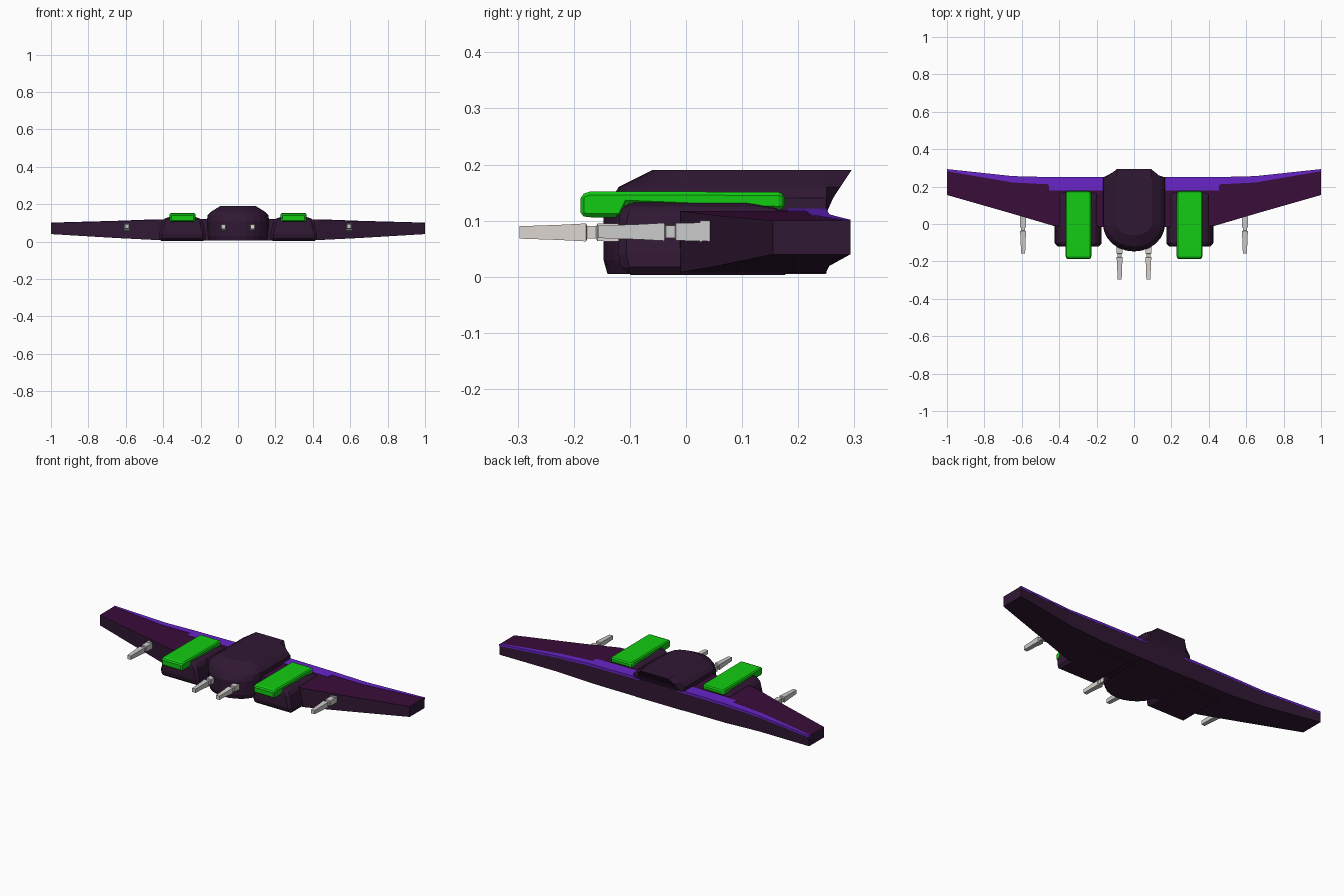
import bpy, bmesh, math

if "Cube" in bpy.data.objects:
    bpy.data.objects.remove(bpy.data.objects["Cube"])


def material(name, rgb):
    m = bpy.data.materials.new(name)
    m.diffuse_color = (*rgb, 1)
    m.use_nodes = True
    m.node_tree.nodes["Principled BSDF"].inputs["Base Color"].default_value = m.diffuse_color
    return m


HULL = material("hull_dark", (0.030, 0.009, 0.034))
SKIN = material("wing_skin", (0.042, 0.004, 0.042))
TRIM = material("violet_trim", (0.14, 0.018, 0.58))
GREEN = material("green_panel", (0.006, 0.60, 0.006))
PALE = material("pale_metal", (0.72, 0.67, 0.64))


def loft(name, rings, mat=None, mirror=False, bevel=0):
    """Skin a list of equal-length closed loops, with capped ends."""
    bm = bmesh.new()
    loops = [[bm.verts.new(p) for p in ring] for ring in rings]
    n = len(loops[0])
    for a, b in zip(loops, loops[1:]):
        for i in range(n):
            bm.faces.new((a[i], a[(i + 1) % n], b[(i + 1) % n], b[i]))
    bm.faces.new(loops[0])
    bm.faces.new(loops[-1])
    bmesh.ops.recalc_face_normals(bm, faces=bm.faces)
    mesh = bpy.data.meshes.new(name)
    bm.to_mesh(mesh)
    bm.free()
    ob = bpy.data.objects.new(name, mesh)
    bpy.context.collection.objects.link(ob)
    if mat:
        mesh.materials.append(mat)
    if bevel:
        b = ob.modifiers.new("bevel", 'BEVEL')
        b.width, b.segments, b.limit_method = bevel, 1, 'ANGLE'
    if mirror:
        ob.modifiers.new("mirror", 'MIRROR')
    return ob


def rect_x(x, y0, y1, z0, z1):
    return [(x, y0, z0), (x, y1, z0), (x, y1, z1), (x, y0, z1)]


def rect_y(y, x0, x1, z0, z1):
    return [(x0, y, z0), (x1, y, z0), (x1, y, z1), (x0, y, z1)]


def rect_z(z, x0, x1, y0, y1):
    return [(x0, y0, z), (x1, y0, z), (x1, y1, z), (x0, y1, z)]


# Swept wing, one loft from tip to tip
stations = [(0, -0.02, 0.25, 0.006, 0.12), (0.43, -0.01, 0.25, 0.008, 0.117),
            (0.65, 0.055, 0.255, 0.019, 0.109), (1, 0.155, 0.293, 0.04, 0.10)]
left = [(-s[0], *s[1:]) for s in reversed(stations[1:])]
wing = loft("wing", [rect_x(*s) for s in left + stations], HULL)
wing.data.materials.append(SKIN)
for f in wing.data.polygons:
    if f.normal.z > 0.7:
        f.material_index = 1

# Violet trim along the trailing edge
loft("trailing_edge_trim", [rect_x(*s) for s in (
    (0.12, 0.18, 0.251, 0.108, 0.122), (0.455, 0.18, 0.251, 0.105, 0.1185),
    (0.456, 0.212, 0.251, 0.105, 0.1185), (0.65, 0.222, 0.256, 0.10, 0.111),
    (1, 0.282, 0.2935, 0.09, 0.1015))], TRIM, mirror=True)


# Fuselage: stacked outlines with a round nose and an overhanging tail
def outline(z, w, front, mid, back, back_w):
    pts = [(back_w, back, z), (w, min(back, 0.25), z)]
    for i in range(13):
        a = math.pi * i / 12
        pts.append((w * math.cos(a), mid - (mid - front) * math.sin(a), z))
    return pts + [(-w, min(back, 0.25), z), (-back_w, back, z)]


loft("fuselage", [outline(*o) for o in (
    (0.005, 0.155, -0.14, 0.0, 0.249, 0.15), (0.03, 0.163, -0.147, 0.0, 0.249, 0.16),
    (0.11, 0.166, -0.147, 0.0, 0.249, 0.16), (0.14, 0.163, -0.132, 0.0, 0.262, 0.125),
    (0.16, 0.143, -0.12, 0.0, 0.275, 0.115), (0.19, 0.095, -0.06, 0.0, 0.295, 0.09))], HULL)

# Engine pods beside the fuselage
loft("engine_pod", [rect_z(*r) for r in (
    (0.003, 0.172, 0.425, -0.112, 0.19), (0.04, 0.174, 0.422, -0.121, 0.19),
    (0.105, 0.188, 0.407, -0.119, 0.18), (0.12, 0.2, 0.395, -0.115, 0.175),
    (0.133, 0.222, 0.375, -0.105, 0.10))], HULL, mirror=True, bevel=0.014)

# Green panels over the pods, with a deeper front lip
loft("green_panel", [rect_y(*r) for r in (
    (-0.188, 0.232, 0.362, 0.108, 0.146), (-0.17, 0.228, 0.366, 0.106, 0.152),
    (-0.12, 0.228, 0.366, 0.106, 0.152), (-0.108, 0.228, 0.366, 0.13, 0.152),
    (0.165, 0.228, 0.366, 0.119, 0.151), (0.176, 0.235, 0.36, 0.121, 0.147))],
    GREEN, mirror=True, bevel=0.006)


# Square tapered guns: two in the nose, one under each wing
GUN = [(-0.297, 0.011), (-0.225, 0.0135), (-0.178, 0.016), (-0.176, 0.011),
       (-0.160, 0.011), (-0.158, 0.0155), (-0.09, 0.017)]


def gun(name, x, dy, z, mat=None, mirror=False):
    rings = [rect_y(y + dy, x - r, x + r, z - r, z + r) for y, r in GUN]
    loft(name, rings, mat, mirror)


gun("nose_gun_left", -0.077, 0, 0.079)
gun("nose_gun_right", 0.077, 0, 0.079, PALE)
gun("wing_gun", 0.593, 0.14, 0.08, mirror=True)
loft("wing_gun_bracket", [rect_y(0.025, 0.577, 0.609, 0.06, 0.1),
                          rect_y(0.045, 0.577, 0.609, 0.08, 0.1)], mirror=True)
